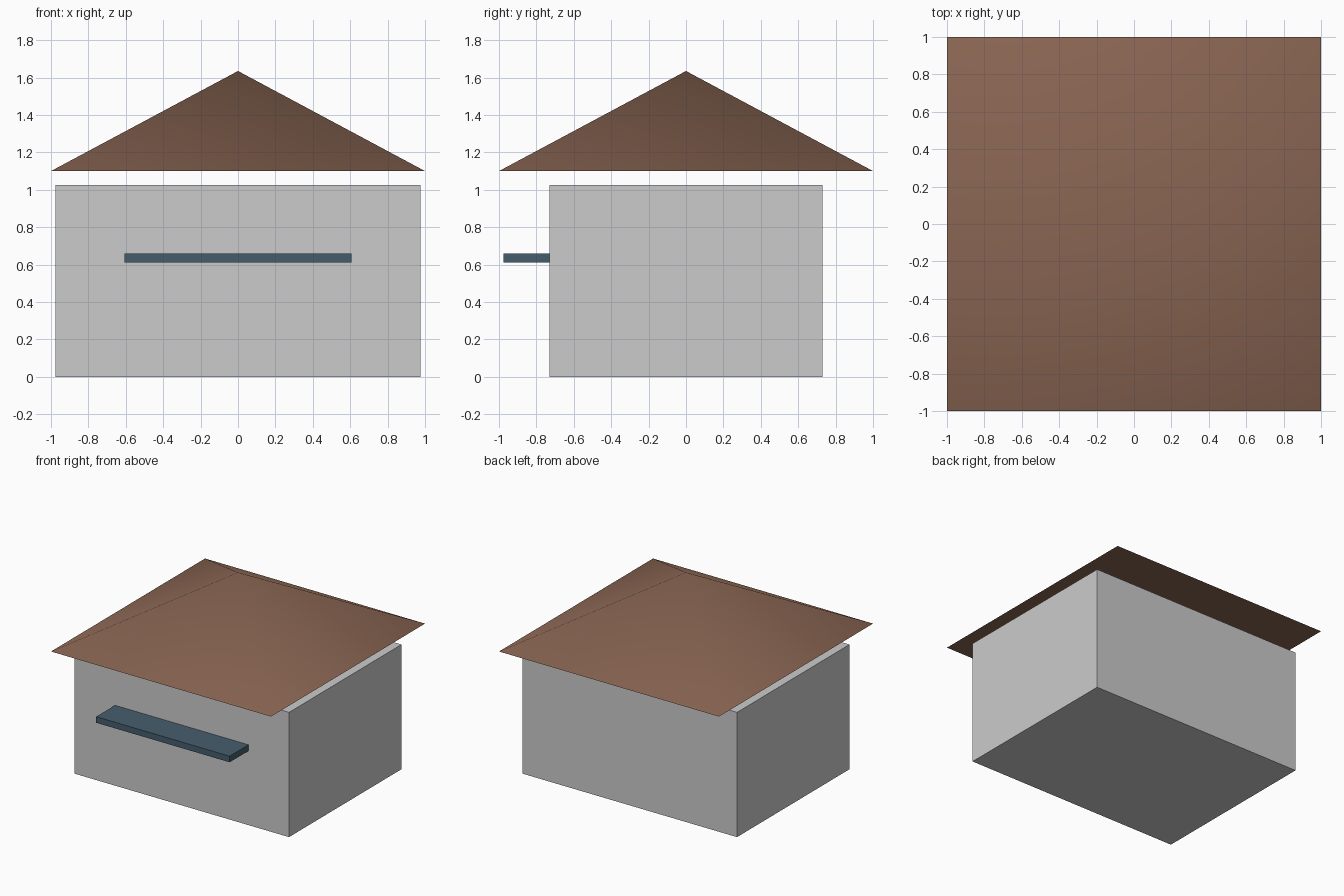
import bpy
import math

if "Cube" in bpy.data.objects:
    bpy.data.objects.remove(bpy.data.objects["Cube"])


def material(name, color):
    mat = bpy.data.materials.new(name)
    mat.diffuse_color = (*color, 1)
    mat.use_nodes = True
    mat.node_tree.nodes["Principled BSDF"].inputs["Base Color"].default_value = mat.diffuse_color
    return mat


def box(name, x, y, z):
    """Box from (min, max) ranges on each axis."""
    bpy.ops.mesh.primitive_cube_add(size=1, location=[sum(r) / 2 for r in (x, y, z)])
    obj = bpy.context.object
    obj.name = name
    obj.scale = [r[1] - r[0] for r in (x, y, z)]
    bpy.ops.object.transform_apply(location=False, rotation=False, scale=True)
    return obj


# Building body
box("walls", (-0.975, 0.975), (-0.73, 0.73), (0, 1.025))

# Canopy on the front wall
canopy = box("front_canopy", (-0.607, 0.607), (-0.975, -0.73), (0.61, 0.66))
canopy.data.materials.append(material("canopy_blue", (0.06, 0.11, 0.15)))

# Pyramid roof floating just above the walls
base, apex = 1.10, 1.635
bpy.ops.mesh.primitive_cone_add(vertices=4, radius1=math.sqrt(2), radius2=0,
                                depth=apex - base, location=(0, 0, (base + apex) / 2),
                                rotation=(0, 0, math.radians(45)))
roof = bpy.context.object
roof.name = "roof"
bpy.ops.object.transform_apply(location=False, rotation=True, scale=False)
bpy.ops.object.shade_smooth_by_angle(angle=math.radians(50))
roof.data.materials.append(material("roof_brown", (0.25, 0.13, 0.085)))
